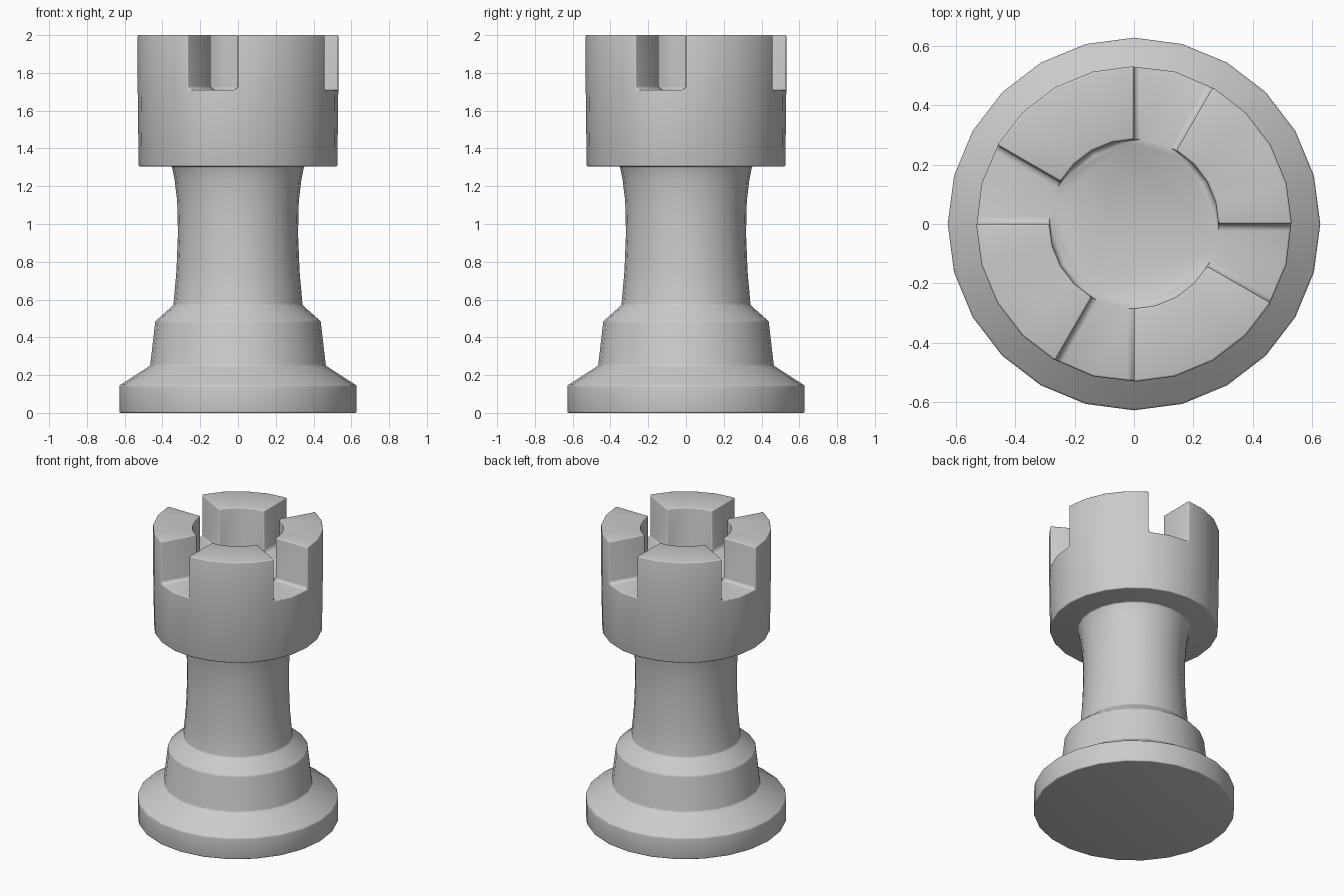
import bpy, bmesh, math

if "Cube" in bpy.data.objects:
    bpy.data.objects.remove(bpy.data.objects["Cube"])

SIDES = 24
FLOOR, TOP = 1.71, 2.0

# Outer profile (radius, height) from the foot up to the battlement floor
profile = [(0.628, 0), (0.628, 0.145), (0.465, 0.25), (0.438, 0.485),
           (0.342, 0.57), (0.326, 0.75), (0.318, 0.95), (0.322, 1.12),
           (0.335, 1.23), (0.35, 1.305), (0.526, 1.305), (0.532, FLOOR),
           (0.285, FLOOR)]

bm = bmesh.new()
rings = []
for r, z in profile:
    rings.append([bm.verts.new((r * math.cos(2 * math.pi * k / SIDES),
                                r * math.sin(2 * math.pi * k / SIDES), z))
                  for k in range(SIDES)])

# Lathe walls, remembering the rim faces that become merlons
merlons = []
for i in range(len(rings) - 1):
    a, b = rings[i], rings[i + 1]
    for k in range(SIDES):
        n = (k + 1) % SIDES
        f = bm.faces.new((a[k], a[n], b[n], b[k]))
        if i == len(rings) - 2 and k % 6 < 4:
            merlons.append(f)
bm.faces.new(rings[0][::-1])
bm.faces.new(rings[-1])

# Raise four merlons of 60 degrees with 30 degree gaps
res = bmesh.ops.extrude_face_region(bm, geom=merlons)
for v in res["geom"]:
    if isinstance(v, bmesh.types.BMVert):
        v.co.z = TOP
stale = [f for f in merlons if f.is_valid]
if stale:
    bmesh.ops.delete(bm, geom=stale, context='FACES')
bmesh.ops.recalc_face_normals(bm, faces=bm.faces)

# Wider rounding where merlons meet the floor, small rounding on other edges
weight = bm.edges.layers.float.new("bevel_weight_edge")
for e in bm.edges:
    if len(e.link_faces) == 2 and e.calc_face_angle() > math.radians(28):
        at_floor = all(abs(v.co.z - FLOOR) < 1e-4 for v in e.verts)
        concave = e.calc_face_angle_signed() < 0
        e[weight] = 1.0 if at_floor and concave else 0.4
for f in bm.faces:
    f.smooth = True

mesh = bpy.data.meshes.new("castle_tower")
bm.to_mesh(mesh)
bm.free()
tower = bpy.data.objects.new("castle_tower", mesh)
bpy.context.collection.objects.link(tower)

bevel = tower.modifiers.new("soft_edges", 'BEVEL')
bevel.limit_method = 'WEIGHT'
bevel.width = 0.04
bevel.segments = 3

bpy.context.view_layer.objects.active = tower
tower.select_set(True)
bpy.ops.object.modifier_apply(modifier=bevel.name)
bpy.ops.object.shade_smooth_by_angle(angle=math.radians(50))
